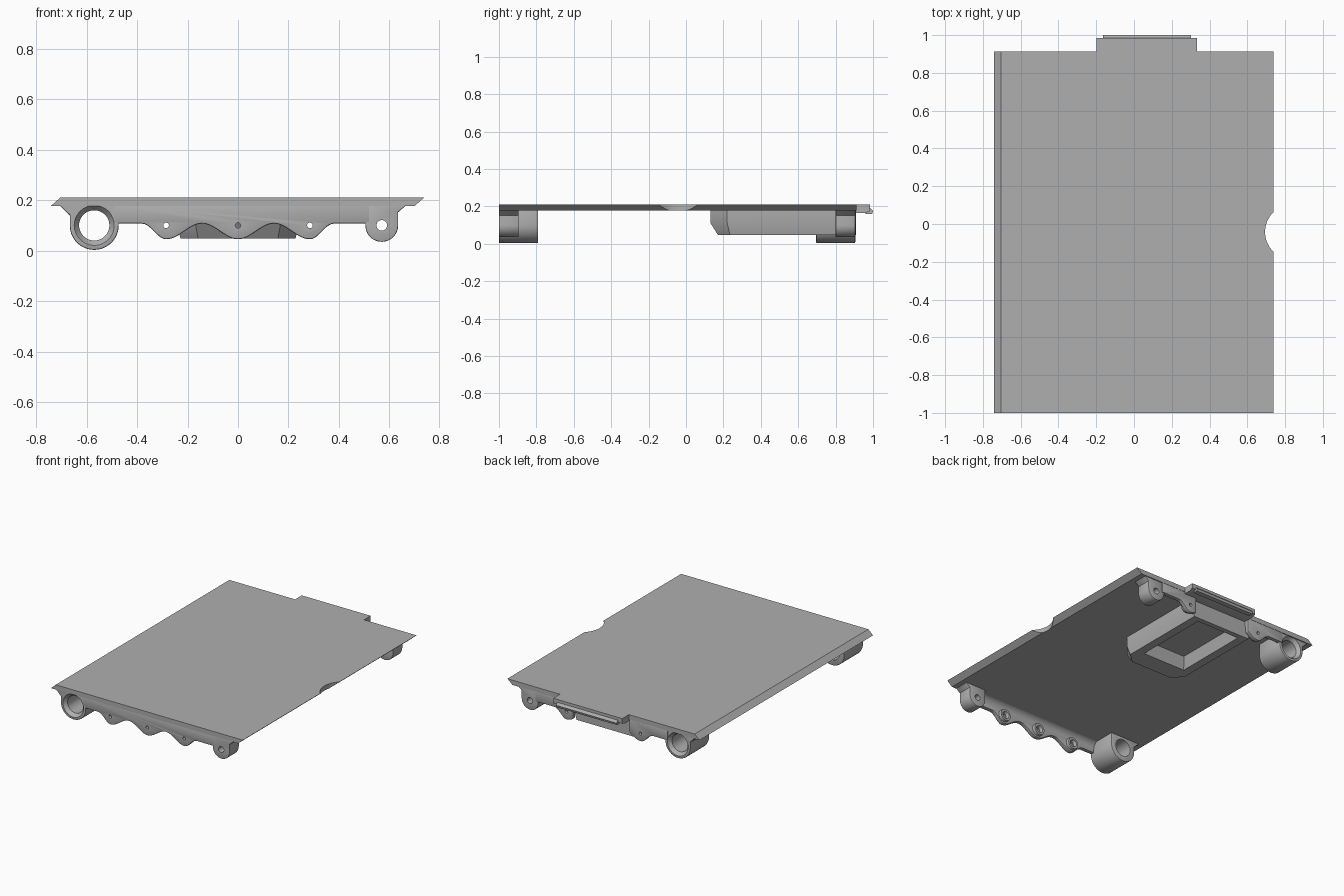
import bpy, bmesh, math
from mathutils import Matrix, Vector

if "Cube" in bpy.data.objects:
    bpy.data.objects.remove(bpy.data.objects["Cube"], do_unlink=True)

GREY = (0.43, 0.43, 0.43, 1)
mat = bpy.data.materials.new("matte_grey")
mat.use_nodes = True
mat.diffuse_color = GREY
mat.node_tree.nodes["Principled BSDF"].inputs["Base Color"].default_value = GREY

TOP, UNDER, AXIS = 0.21, 0.177, 0.1
PLACE = {"x": lambda u, v, d: (d, u, v),
         "y": lambda u, v, d: (u, d, v),
         "z": lambda u, v, d: (u, v, d)}


def finish(name, bm):
    bmesh.ops.recalc_face_normals(bm, faces=bm.faces)
    me = bpy.data.meshes.new(name)
    bm.to_mesh(me)
    bm.free()
    ob = bpy.data.objects.new(name, me)
    bpy.context.collection.objects.link(ob)
    me.materials.append(mat)
    return ob


def loft(name, rings):
    """Skin a stack of equal-length point rings and cap both ends."""
    bm = bmesh.new()
    rows = [[bm.verts.new(p) for p in ring] for ring in rings]
    for a, b in zip(rows, rows[1:]):
        for i in range(len(a)):
            j = (i + 1) % len(a)
            bm.faces.new((a[i], a[j], b[j], b[i]))
    bm.faces.new(rows[0])
    bm.faces.new(rows[-1])
    return finish(name, bm)


def prism(name, pts, axis, d0, d1):
    place = PLACE[axis]
    return loft(name, [[place(u, v, d) for u, v in pts] for d in (d0, d1)])


def arc(cx, cy, r, a0, a1, n=20):
    angles = [math.radians(a0 + (a1 - a0) * i / n) for i in range(n + 1)]
    return [(cx + r * math.cos(a), cy + r * math.sin(a)) for a in angles]


def rod(name, x, r0, r1, y0, y1, n=40):
    rings = []
    for r, y in ((r0, y0), (r1, y1)):
        rings.append([(u, y, v) for u, v in arc(x, AXIS, r, 0, 360, n)[:-1]])
    return loft(name, rings)


def apply(ob, kind, **props):
    mod = ob.modifiers.new(kind, kind)
    for key, value in props.items():
        setattr(mod, key, value)
    bpy.context.view_layer.objects.active = ob
    bpy.ops.object.modifier_apply(modifier=mod.name)


def cut(ob, *cutters):
    for c in cutters:
        c.hide_render = True
        apply(ob, "BOOLEAN", object=c, operation="DIFFERENCE", solver="EXACT")
        bpy.data.objects.remove(c, do_unlink=True)


def soften(ob, width=0.006):
    apply(ob, "BEVEL", width=width, segments=2, limit_method="ANGLE",
          angle_limit=math.radians(50))


# Sliding cover plate with slanted long edges and a finger notch
plate = prism("cover_plate", [(-0.742, UNDER), (0.70, UNDER), (0.738, TOP), (-0.705, TOP)],
              "y", -1, 0.912)
cut(plate, prism("notch_cutter", arc(0.84, -0.042, 0.146, 0, 360, 64)[:-1], "z", 0.1, 0.3))

# Rear tab with a narrower catch lip
prism("rear_tab", [(0.88, TOP), (0.985, TOP), (0.985, 0.175), (0.96, 0.165), (0.88, 0.165)],
      "x", -0.198, 0.333)
prism("catch_lip", [(0.96, 0.19), (0.985, 0.19), (1.0, 0.175), (0.995, 0.16), (0.96, 0.16)],
      "x", -0.165, 0.303)

BUMPS = (-0.285, 0, 0.285)


def wall_edge(x):
    """Height of the scalloped lower wall edge."""
    near = min(BUMPS, key=lambda b: abs(x - b))
    reach = 0.1425 if abs(x) < 0.285 else 0.095
    t = min(abs(x - near) / reach, 1)
    return 0.076 - 0.031 * math.cos(math.pi * t)


def end_wall(name, x0, x1, outer, inward):
    """Scalloped wall, its bosses and the cove that joins it to the plate."""
    n = max(12, round((x1 - x0) / 0.0125))
    xs = [x0 + (x1 - x0) * i / n for i in range(n + 1)]
    pts = [(x, wall_edge(x)) for x in xs] + [(x1, 0.19), (x0, 0.19)]
    inner = outer + inward * 0.03
    wall = prism(name, pts, "y", outer, inner)
    soften(wall)
    for b in BUMPS:
        if x0 < b < x1:
            hole = 0.011
            cut(wall, rod("hole_cutter", b, hole, hole, outer - inward * 0.05,
                          inner + inward * 0.05, 20))
            boss = rod(name + "_boss", b, 0.045, 0.04, inner - inward * 0.01,
                       inner + inward * 0.02, 28)
            cut(boss, rod("boss_cutter", b, hole, 0.026, inner - inward * 0.02,
                          inner + inward * 0.021, 20))
    cove = [(inner + inward * (0.05 - 0.05 * math.cos(a)), 0.13 + 0.05 * math.sin(a))
            for a in [math.pi / 2 * i / 8 for i in range(9)]]
    prism(name + "_cove", cove + [(inner - inward * 0.01, 0.18), (inner - inward * 0.01, 0.13)],
          "x", x0, x1)


end_wall("front_wall", -0.495, 0.525, -1, 1)
end_wall("rear_wall_right", -0.495, -0.2, 0.91, -1)
end_wall("rear_wall_left", 0.235, 0.525, 0.91, -1)

# Large ring sockets and small pin lugs at both ends
for end, outer, inward in (("front", -1, 1), ("rear", 0.905, -1)):
    x, r = -0.57, 0.097
    inner = outer + inward * 0.21
    pts = [(-0.705, 0.185), (-0.705, 0.177), (x - r, 0.14)] + arc(x, AXIS, r, 180, 360, 28)
    socket = prism(end + "_ring_socket", pts + [(x + r, 0.185)], "y", outer, inner)
    soften(socket, 0.01)
    cut(socket,
        rod("bore_cutter", x, 0.06, 0.06, outer - inward * 0.05, inner + inward * 0.05, 48),
        rod("rim_cutter", x, 0.081, 0.059, outer - inward * 0.002, outer + inward * 0.025, 48))

    x, r = 0.57, 0.065
    inner = outer + inward * 0.105
    pts = [(x - r, 0.185)] + arc(x, AXIS, r, 180, 360, 24)
    lug = prism(end + "_pin_lug", pts + [(x + r, 0.152), (0.665, 0.178), (0.665, 0.185)],
                "y", outer, inner)
    soften(lug)
    cut(lug, rod("pin_cutter", x, 0.021, 0.021, outer - inward * 0.05, inner + inward * 0.05, 28))


def block_ring(front, half_front, side, half_side, z):
    right = [(half_front, front, z), (half_side, side, z), (half_side, 0.88, z)]
    return right + [(-x, y, h) for x, y, h in reversed(right)]


# Underside block with chamfered front corners and a tapered pocket
block = loft("underside_block", [block_ring(0.13, 0.17, 0.22, 0.245, 0.185),
                                 block_ring(0.13, 0.17, 0.22, 0.245, 0.112),
                                 block_ring(0.17, 0.158, 0.235, 0.228, 0.048)])
pocket = []
for half, y0, y1, z in ((0.172, 0.295, 0.85, 0.03), (0.145, 0.33, 0.82, 0.13)):
    pocket.append([(-half, y0, z), (half, y0, z), (half, y1, z), (-half, y1, z)])
cut(block, loft("pocket_cutter", pocket))

# Smooth curved parts, keep edges sharp
bpy.ops.object.select_all(action="DESELECT")
for ob in bpy.data.objects:
    if ob.type == "MESH" and mat.name in ob.data.materials:
        ob.select_set(True)
        bpy.context.view_layer.objects.active = ob
bpy.ops.object.shade_smooth_by_angle(angle=math.radians(30))
